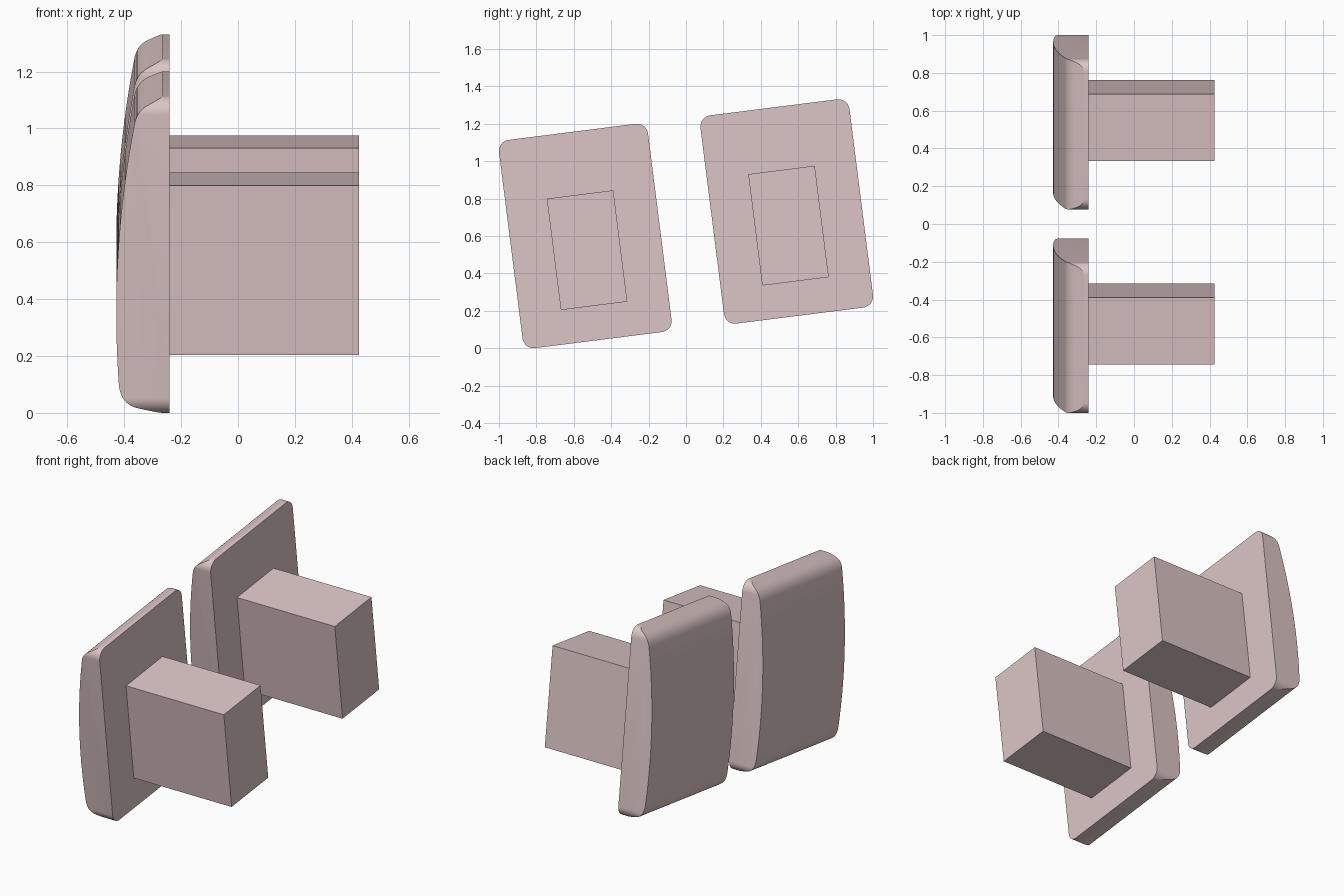
import bpy, bmesh, math
from mathutils import Vector

if "Cube" in bpy.data.objects:
    bpy.data.objects.remove(bpy.data.objects["Cube"])

TILT = math.radians(7.2)
W, H, R = 0.803, 1.122, 0.06          # cap outline width, height, corner radius
BACK = -0.24                          # rear plane of the cap

mat = bpy.data.materials.new("dusty_pink")
mat.diffuse_color = (0.72, 0.56, 0.56, 1)
mat.use_nodes = True
mat.node_tree.nodes["Principled BSDF"].inputs["Base Color"].default_value = mat.diffuse_color


def prism(name, ring, offset):
    """Extrude a closed ring of 3D points by an offset vector."""
    bm = bmesh.new()
    face = bm.faces.new([bm.verts.new(p) for p in ring])
    out = bmesh.ops.extrude_face_region(bm, geom=[face])["geom"]
    bmesh.ops.translate(bm, vec=Vector(offset),
                        verts=[g for g in out if isinstance(g, bmesh.types.BMVert)])
    bmesh.ops.recalc_face_normals(bm, faces=bm.faces)
    me = bpy.data.meshes.new(name)
    bm.to_mesh(me)
    bm.free()
    ob = bpy.data.objects.new(name, me)
    bpy.context.collection.objects.link(ob)
    return ob


def bezier(a, b, c, n=10):
    a, b, c = Vector(a), Vector(b), Vector(c)
    return [a * (1 - t) ** 2 + b * 2 * t * (1 - t) + c * t * t
            for t in (i / n for i in range(n + 1))]


# rounded rectangle outline of the cap
outline = []
for k, (sy, sz) in enumerate([(1, 1), (-1, 1), (-1, -1), (1, -1)]):
    for i in range(11):
        a = math.radians(90 * k + 9 * i)
        outline.append((BACK, sy * (W / 2 - R) + R * math.cos(a),
                        sz * (H / 2 - R) + R * math.sin(a)))
cap = prism("keycap_lower", outline, (-0.3, 0, 0))


# side profile (x, z): bulged front with rounded, sloping top and bottom
def bulge(v):
    return -0.428 + 0.143 * (v + 0.2) ** 2


front = [(bulge(v), v) for v in (0.464 - 0.914 * i / 28 for i in range(29))]
profile = [(-0.2, 0.594)]
profile += [tuple(p) for p in bezier((-0.32, 0.533), (-0.358, 0.512), front[0])]
profile += front[1:-1]
profile += [tuple(p) for p in bezier(front[-1], (-0.414, -0.524), (-0.35, -0.540))]
profile += [(-0.2, -0.577)]
shaper = prism("cap_shaper", [(x, -0.6, z) for x, z in profile], (0, 1.2, 0))
shaper.hide_render = True

mod = cap.modifiers.new("shape", "BOOLEAN")
mod.operation, mod.solver, mod.object = "INTERSECT", "EXACT", shaper
bpy.context.view_layer.objects.active = cap
cap.select_set(True)
bpy.ops.object.modifier_apply(modifier=mod.name)
bpy.data.objects.remove(shaper)
bpy.ops.object.shade_smooth_by_angle(angle=math.radians(25))

# square stem behind the cap
pw, ph, pz = 0.179, 0.30, -0.0765
stem = prism("stem_lower", [(BACK, y, pz + z) for y, z in
                            [(-pw, -ph), (pw, -ph), (pw, ph), (-pw, ph)]],
             (0.425 - BACK, 0, 0))

# tilt both parts and repeat them for the second, higher key
for ob, label in ((cap, "keycap_upper"), (stem, "stem_upper")):
    ob.data.materials.clear()
    ob.data.materials.append(mat)
    ob.rotation_euler.x = TILT
    ob.location = (0, -0.5385, 0.6)
    twin = ob.copy()
    twin.name = label
    twin.location = (0, 0.5385, 0.731)
    bpy.context.collection.objects.link(twin)
